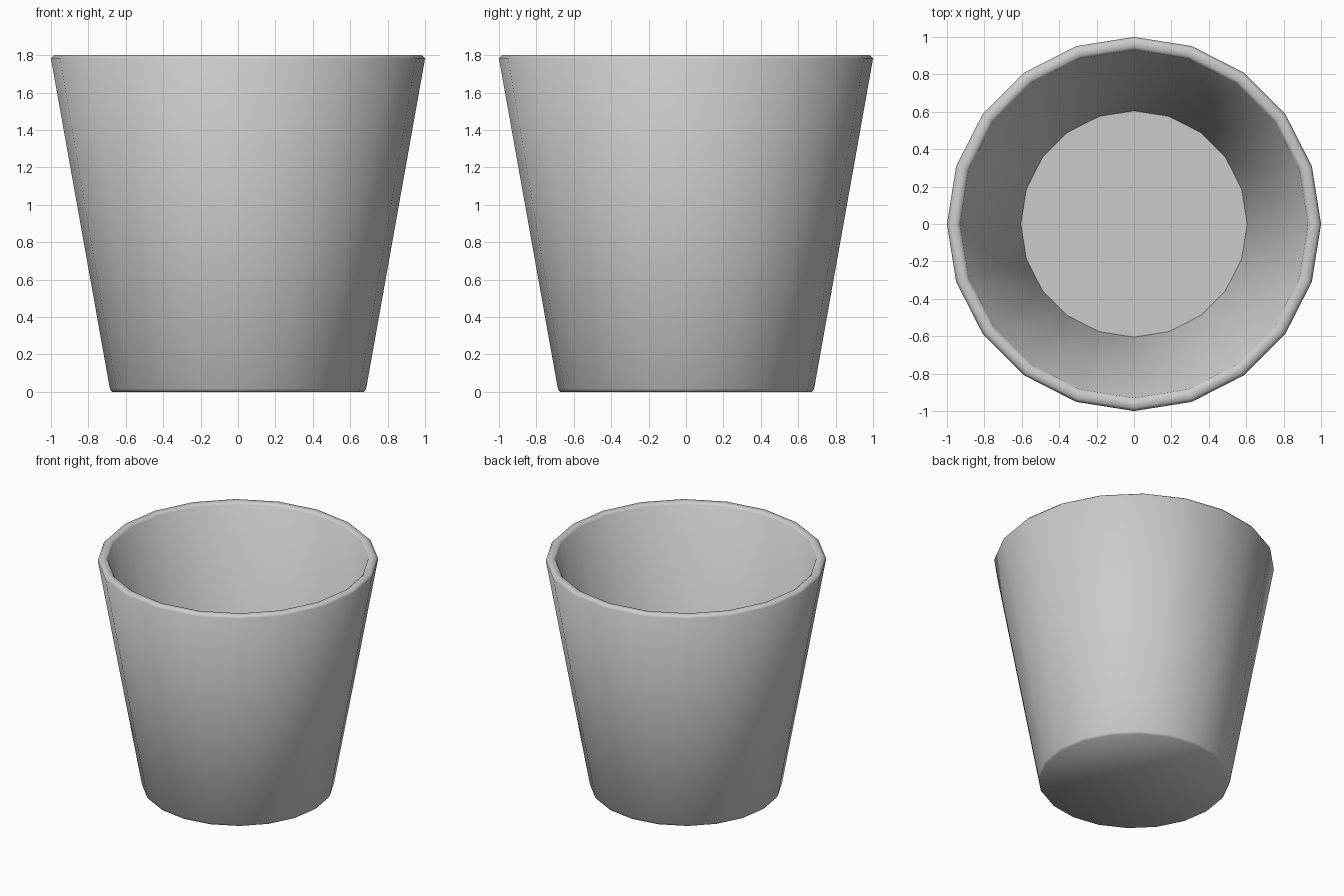
import bpy, bmesh, math

if "Cube" in bpy.data.objects:
    bpy.data.objects.remove(bpy.data.objects["Cube"])

SIDES = 20

# Closed cup profile (radius, height): base, outer wall, chamfered rim, inner wall, floor
profile = [(0.674, 0.0), (0.685, 0.016), (1.0, 1.782), (0.984, 1.8),
           (0.946, 1.8), (0.93, 1.785), (0.605, 0.06)]

bm = bmesh.new()
rings = []
for r, z in profile:
    rings.append([bm.verts.new((r * math.cos(2 * math.pi * i / SIDES),
                                r * math.sin(2 * math.pi * i / SIDES), z))
                  for i in range(SIDES)])

# Walls and rim
for a, b in zip(rings, rings[1:]):
    for i in range(SIDES):
        j = (i + 1) % SIDES
        bm.faces.new((a[i], a[j], b[j], b[i]))

# Underside and inner floor
bm.faces.new(rings[0][::-1])
bm.faces.new(rings[-1])
bmesh.ops.recalc_face_normals(bm, faces=bm.faces)

mesh = bpy.data.meshes.new("cup")
bm.to_mesh(mesh)
bm.free()
cup = bpy.data.objects.new("cup", mesh)
bpy.context.collection.objects.link(cup)

# Smooth rounding with a crisp floor edge
bpy.context.view_layer.objects.active = cup
cup.select_set(True)
bpy.ops.object.shade_smooth_by_angle(angle=math.radians(60))
